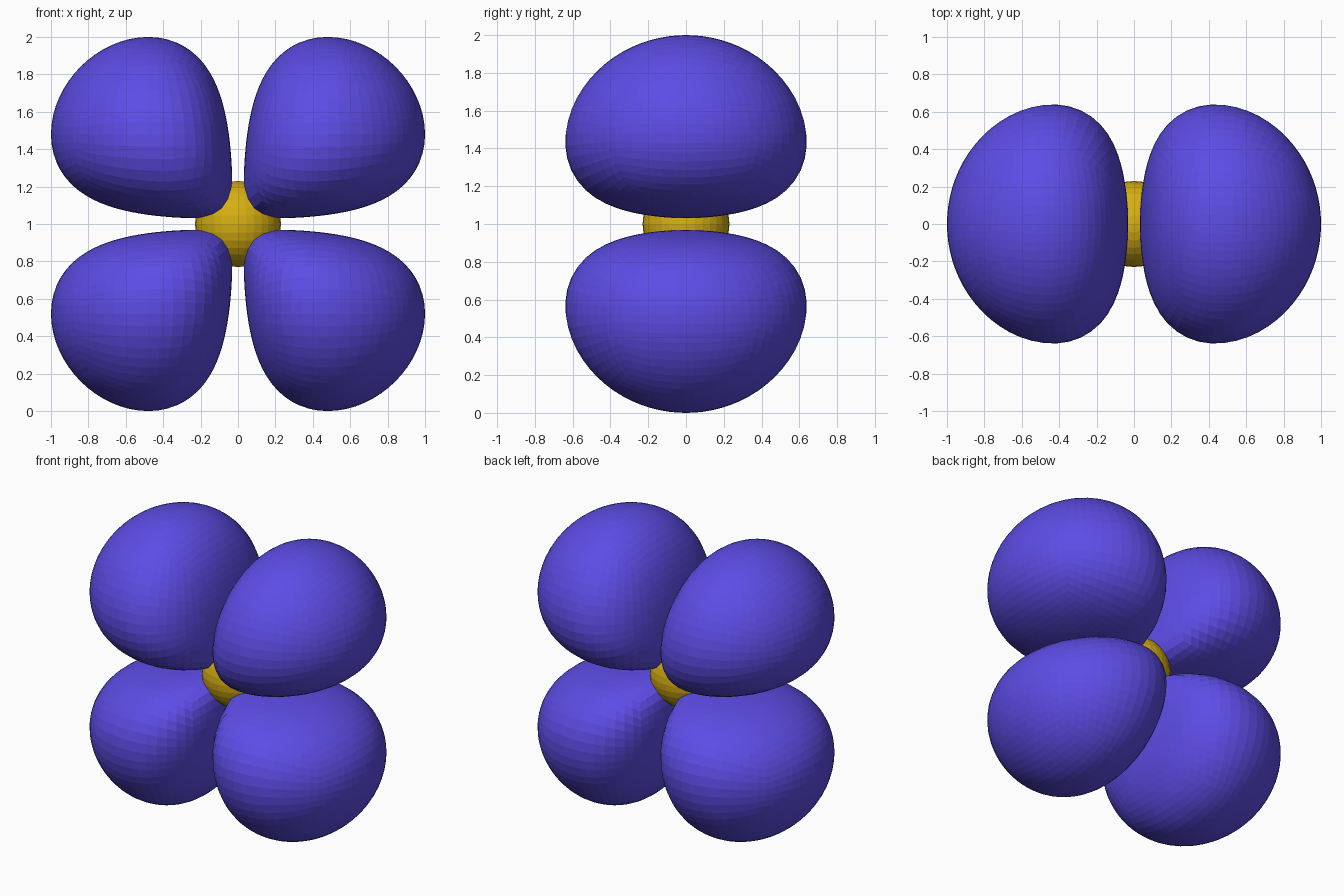
import bpy, bmesh, math
from mathutils import Vector

if "Cube" in bpy.data.objects:
    bpy.data.objects.remove(bpy.data.objects["Cube"])

K = 4.81                      # radial decay of the lobe field
LEVEL = 0.48 * math.exp(-K * math.hypot(0.48, 1.0))
Y_SCALE = 0.943
MID = Vector((0.48, 0, 0.48))


def material(name, rgb):
    mat = bpy.data.materials.new(name)
    mat.diffuse_color = (*rgb, 1)
    mat.use_nodes = True
    mat.node_tree.nodes["Principled BSDF"].inputs["Base Color"].default_value = mat.diffuse_color
    return mat


violet = material("violet", (0.107, 0.073, 0.78))
gold = material("gold", (0.67, 0.43, 0.006))


def inside(p):
    return p.x > 0 and p.z > 0 and p.x * p.z * math.exp(-K * p.length) > LEVEL


def surface_point(direction):
    lo, hi = 0.0, 1.5
    for _ in range(24):
        mid = (lo + hi) / 2
        if inside(MID + direction * mid):
            lo = mid
        else:
            hi = mid
    return MID + direction * lo


def finish(bm, name, mat):
    bmesh.ops.recalc_face_normals(bm, faces=bm.faces)
    mesh = bpy.data.meshes.new(name)
    bm.to_mesh(mesh)
    bm.free()
    mesh.materials.append(mat)
    obj = bpy.data.objects.new(name, mesh)
    obj.location.z = 1
    bpy.context.collection.objects.link(obj)


# Four mirrored lobes: a gridded cube pushed out to the lobe surface
def lobe(name, sx, sz):
    bm = bmesh.new()
    bmesh.ops.create_cube(bm, size=2)
    bmesh.ops.subdivide_edges(bm, edges=bm.edges[:], cuts=15, use_grid_fill=True)
    for v in bm.verts:
        d = Vector([math.tan(c * math.pi / 4) for c in v.co]).normalized()
        p = surface_point(d)
        v.co = (p.x * sx, p.y * Y_SCALE, p.z * sz)
    finish(bm, name, violet)


for sx, side in ((1, "right"), (-1, "left")):
    for sz, level in ((1, "upper"), (-1, "lower")):
        lobe(f"{level}_{side}_lobe", sx, sz)

# Central ball
bm = bmesh.new()
bmesh.ops.create_uvsphere(bm, u_segments=32, v_segments=16, radius=0.23)
finish(bm, "centre_ball", gold)
